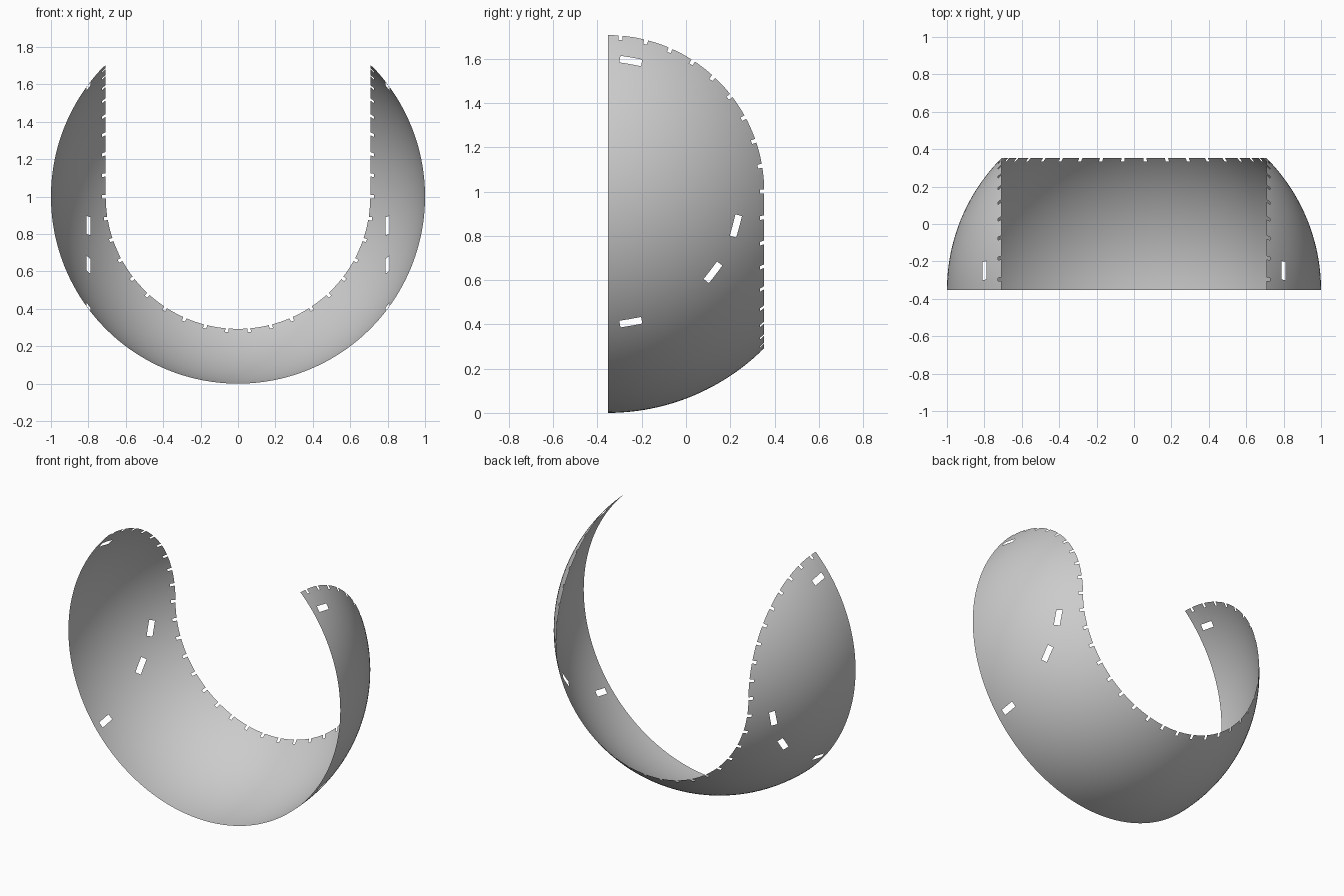
import bpy
import bmesh
from math import sin, cos, pi, radians, hypot, sqrt
from mathutils import Vector, Matrix

if "Cube" in bpy.data.objects:
    bpy.data.objects.remove(bpy.data.objects["Cube"])

R = sqrt(0.5)        # radius of the trimmed rims on the unit sphere
STEP = pi / 19       # angular spacing of the rim notches


def cut_plane(bm, faces, co, no):
    geom = set(faces)
    for f in faces:
        geom.update(f.edges, f.verts)
    bmesh.ops.bisect_plane(bm, geom=list(geom), dist=1e-6, plane_co=co, plane_no=no)


def cut_window(bm, p, along, half_length, half_width):
    """Cut a rectangular opening in the shell around point p."""
    across = p.cross(along).normalized()
    reach = hypot(half_length, half_width) + 0.04
    sides = [(along, half_length), (across, half_width)]
    for axis, half in sides:
        for s in (-1, 1):
            near = [f for f in bm.faces if (f.calc_center_median() - p).length < reach]
            cut_plane(bm, near, p + axis * half * s, axis)
    inside = []
    for f in bm.faces:
        d = f.calc_center_median() - p
        if d.length < reach and all(abs(d.dot(a)) < h for a, h in sides):
            inside.append(f)
    bmesh.ops.delete(bm, geom=inside, context='FACES')


# Spherical shell, poles along y
bm = bmesh.new()
bmesh.ops.create_uvsphere(bm, u_segments=192, v_segments=96, radius=1,
                          matrix=Matrix.Rotation(pi / 2, 4, 'X'))

# Trim to the open front, the round back opening and the two upright wings
for s in (-1, 1):
    upper = [f for f in bm.faces if f.calc_center_median().z > 0]
    cut_plane(bm, upper, (s * R, 0, 0), (1, 0, 0))
waste = []
for f in bm.faces:
    c = f.calc_center_median()
    if c.y < 0 or c.y > R or (c.z > 0 and abs(c.x) < R):
        waste.append(f)
bmesh.ops.delete(bm, geom=waste, context='FACES')

for side in (-1, 1):
    # Strap slots, on a circle around the x axis
    for angle in (80, -15, -37.5, -80):
        a = radians(angle)
        p = Vector((side * 0.8, 0.6 * cos(a), 0.6 * sin(a)))
        cut_window(bm, p, Vector((0, -sin(a), cos(a))), 0.05, 0.019)
    # Notches along the wing rim and the lower back rim
    for k in range(10):
        a = k * STEP
        if k:
            wing = Vector((side * R, R * cos(a), R * sin(a)))
            cut_window(bm, wing, Vector((0, -sin(a), cos(a))), 0.009, 0.028)
        low = Vector((side * R * cos(a), R, -R * sin(a)))
        cut_window(bm, low, Vector((side * sin(a), 0, cos(a))), 0.009, 0.028)

bmesh.ops.translate(bm, verts=bm.verts, vec=(0, -R / 2, 1))
for f in bm.faces:
    f.smooth = True

mesh = bpy.data.meshes.new("curved_shell")
bm.to_mesh(mesh)
bm.free()
shell = bpy.data.objects.new("curved_shell", mesh)
bpy.context.collection.objects.link(shell)

# Plain grey
grey = bpy.data.materials.new("light_grey")
grey.use_nodes = True
colour = (0.6, 0.6, 0.6, 1)
grey.diffuse_color = colour
grey.node_tree.nodes["Principled BSDF"].inputs["Base Color"].default_value = colour
mesh.materials.append(grey)
